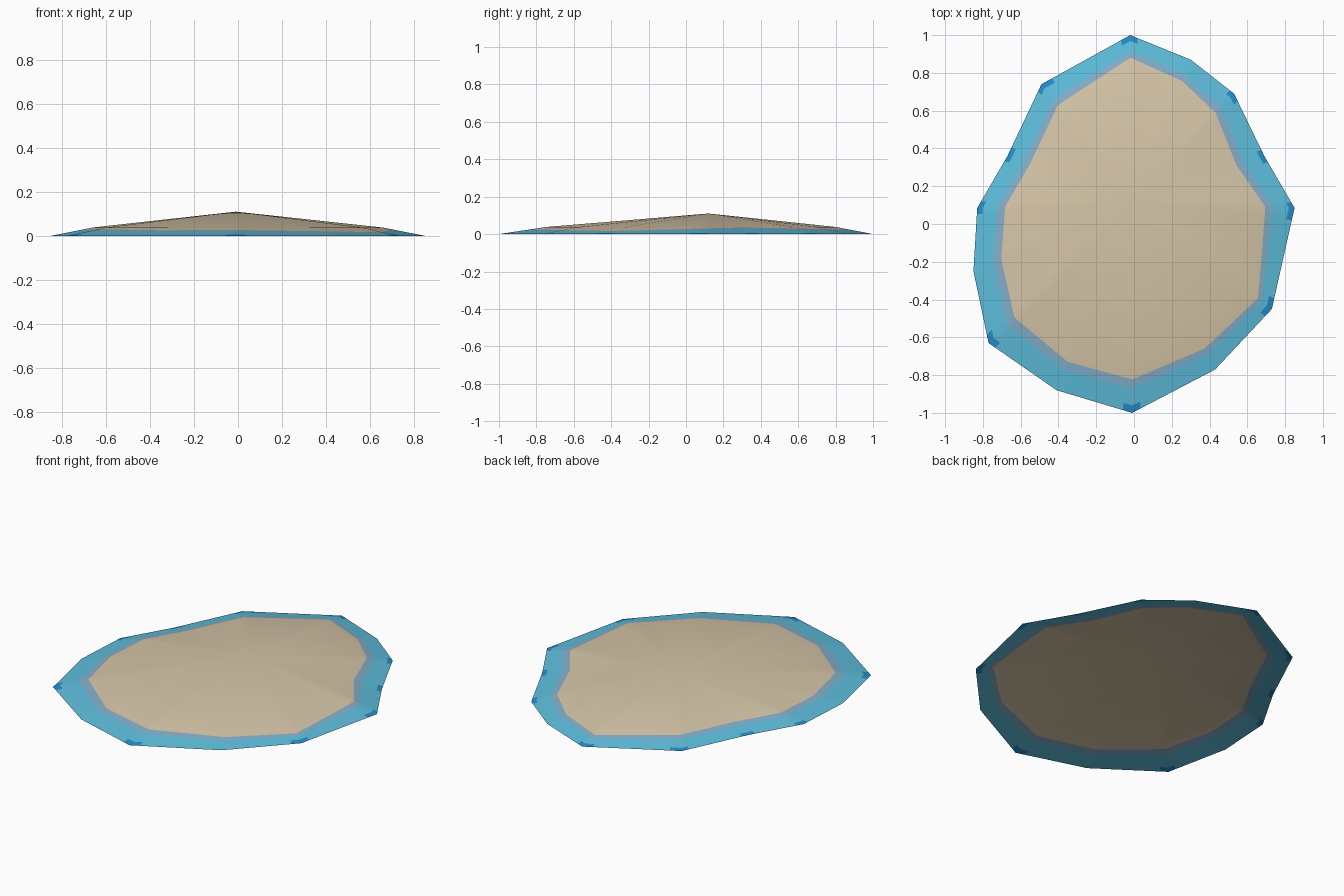
import bpy, bmesh

if "Cube" in bpy.data.objects:
    bpy.data.objects.remove(bpy.data.objects["Cube"])

# Shoreline corners, and where the sand ends along each spoke (0 = peak, 1 = rim)
RIM = [(-.02, 1), (.30, .87), (.53, .69), (.69, .36), (.85, .085), (.73, -.45), (.43, -.77),
       (-.01, -1), (-.41, -.88), (-.77, -.63), (-.85, -.25), (-.83, .085), (-.67, .36), (-.49, .74)]
SAND = [.864, .85, .82, .79, .82, .90, .875, .842, .85, .82, .825, .82, .82, .82]
DEEP_CORNERS = {0, 2, 3, 4, 5, 7, 9, 11, 12, 13}   # corners with deep-water flecks
PEAK = (-.01, .12, .11)
SHOULDER, SHOULDER_Z = .775, .038
STEPS = (0, .12, .5, .9)


def material(name, rgb):
    m = bpy.data.materials.new(name)
    lin = [((c / 255 + .055) / 1.055) ** 2.4 for c in rgb]
    m.diffuse_color = (*lin, 1)
    m.use_nodes = True
    m.node_tree.nodes["Principled BSDF"].inputs["Base Color"].default_value = m.diffuse_color
    return m


mesh = bpy.data.meshes.new("island")
island = bpy.data.objects.new("island", mesh)
bpy.context.collection.objects.link(island)
for name, rgb in (("sand", (214, 198, 168)), ("wet_sand", (133, 175, 203)),
                  ("shallow_water", (94, 190, 220)), ("deep_water", (36, 140, 205))):
    mesh.materials.append(material(name, rgb))

# Spokes: outline subdivided near each corner
spokes = []
n = len(RIM)
for i in range(n):
    j = (i + 1) % n
    for t in STEPS:
        mix = lambda a, b: a + (b - a) * t
        spokes.append((mix(RIM[i][0], RIM[j][0]), mix(RIM[i][1], RIM[j][1]), mix(SAND[i], SAND[j])))

# Rings: shoulder, sand edge, wet band edge, deep fleck edge, rim
bm = bmesh.new()
peak = bm.verts.new(PEAK)
columns = []
for x, y, s in spokes:
    col = []
    for f in (SHOULDER, s, s + .27 * (1 - s), .965, 1):
        z = SHOULDER_Z * (1 - f) / (1 - SHOULDER)
        col.append(bm.verts.new((PEAK[0] + (x - PEAK[0]) * f, PEAK[1] + (y - PEAK[1]) * f, z)))
    columns.append(col)

total = len(columns)
for k in range(total):
    a, b = columns[k], columns[(k + 1) % total]
    bm.faces.new((peak, b[0], a[0]))
    corner, part = divmod(k, len(STEPS))
    deep = (part == 0 and corner in DEEP_CORNERS) or (part == 3 and (corner + 1) % n in DEEP_CORNERS)
    for r, mat in enumerate((0, 1, 2, 3 if deep else 2)):
        bm.faces.new((a[r], b[r], b[r + 1], a[r + 1])).material_index = mat
bmesh.ops.recalc_face_normals(bm, faces=bm.faces)
if sum(f.normal.z for f in bm.faces) < 0:
    bmesh.ops.reverse_faces(bm, faces=bm.faces)
for f in bm.faces:
    f.smooth = True
bm.to_mesh(mesh)
bm.free()
